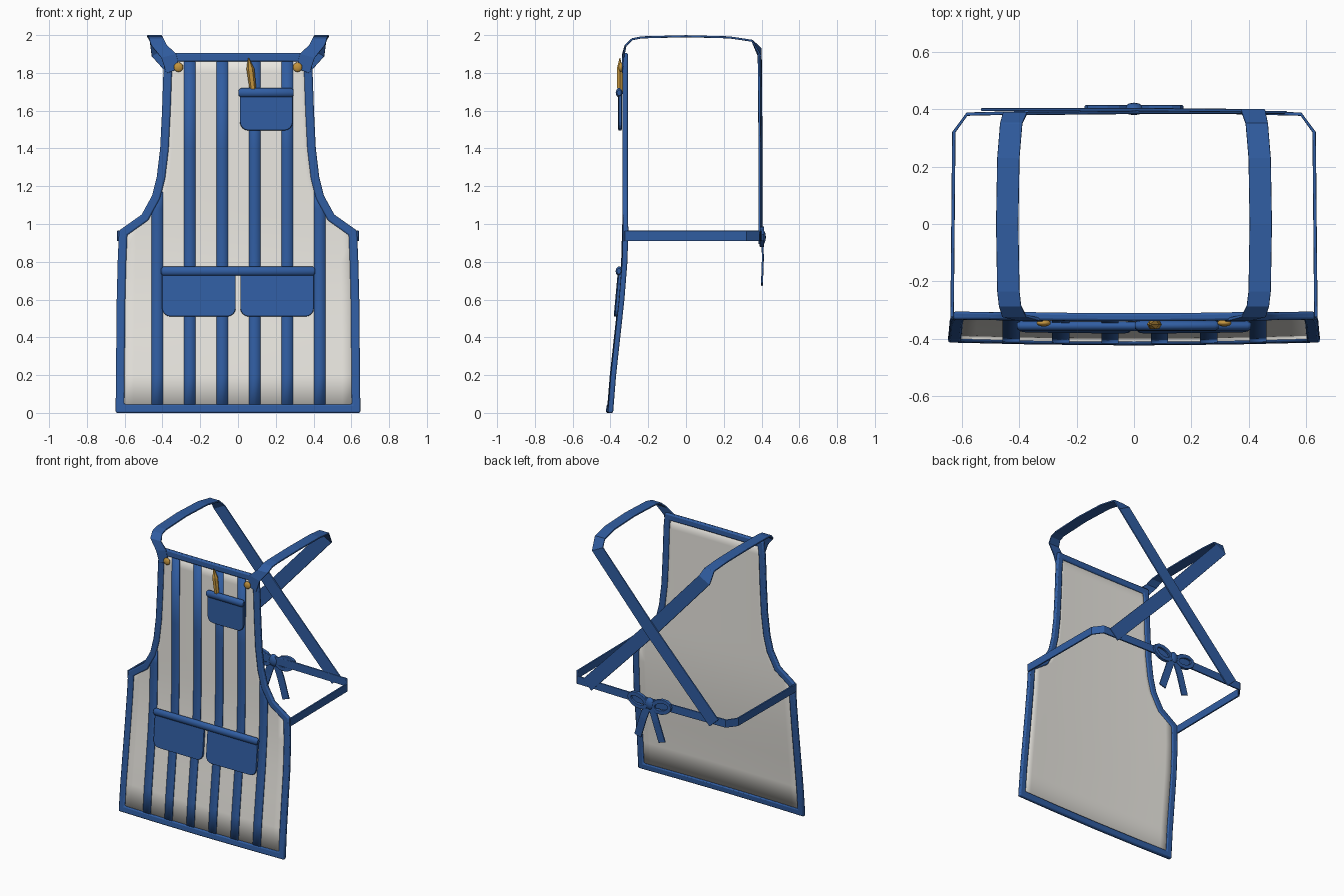
import bpy, bmesh, math
from mathutils import Vector as V

if "Cube" in bpy.data.objects:
    bpy.data.objects.remove(bpy.data.objects["Cube"])


def material(name, rgb):
    m = bpy.data.materials.new(name)
    m.diffuse_color = (*rgb, 1)
    m.use_nodes = True
    m.node_tree.nodes["Principled BSDF"].inputs["Base Color"].default_value = m.diffuse_color
    return m


BLUE = material("blue_cloth", (0.03, 0.11, 0.36))
CREAM = material("cream_cloth", (0.83, 0.81, 0.76))
GOLD = material("gold", (0.55, 0.3, 0.05))


def lerp(table, z):
    for (a, p), (b, q) in zip(table, table[1:]):
        if z <= b:
            return p + (q - p) * (z - a) / (b - a)
    return table[-1][1]


# Half width of the apron and its drape, both by height
WIDTH = [(0, .648), (.2, .646), (.4, .644), (.6, .642), (.8, .637), (.965, .63), (1.05, .51), (1.15, .455),
         (1.25, .43), (1.4, .412), (1.6, .402), (1.8, .395), (1.905, .385)]
DRAPE = [(0, -.4), (.2, -.384), (.4, -.362), (.6, -.34), (.8, -.324), (1, -.318), (1.905, -.315)]


def cloth(x, z, off=0):
    return V((x, lerp(DRAPE, z) - .01 * max(0, 1 - (x / .6) ** 2) - off, z))


def make(name, verts, faces, mat, bevel=0, smooth=None):
    me = bpy.data.meshes.new(name)
    me.from_pydata([tuple(v) for v in verts], [], faces)
    bm = bmesh.new()
    bm.from_mesh(me)
    bmesh.ops.recalc_face_normals(bm, faces=bm.faces)
    bm.to_mesh(me)
    bm.free()
    me.materials.append(mat)
    ob = bpy.data.objects.new(name, me)
    bpy.context.collection.objects.link(ob)
    if bevel:
        b = ob.modifiers.new("soft_edge", 'BEVEL')
        b.width, b.segments, b.limit_method = bevel, 2, 'ANGLE'
        b.angle_limit = math.radians(50)
    if smooth:
        bpy.ops.object.select_all(action='DESELECT')
        ob.select_set(True)
        bpy.context.view_layer.objects.active = ob
        bpy.ops.object.shade_smooth_by_angle(angle=math.radians(smooth))
    return ob


def loft(name, rings, mat, closed=False, bevel=0, smooth=None):
    n, k = len(rings[0]), len(rings)
    faces = [(i * n + j, i * n + (j + 1) % n, (i + 1) % k * n + (j + 1) % n, (i + 1) % k * n + j)
             for i in range(k if closed else k - 1) for j in range(n)]
    if not closed:
        faces += [tuple(range(n)), tuple(range((k - 1) * n, k * n))]
    return make(name, [v for r in rings for v in r], faces, mat, bevel, smooth)


def ribbon(name, pts, wide, thick, closed=False):
    # wide: one half-width vector, or one per point
    pts = [V(p) for p in pts]
    k, rings = len(pts), []
    for i, p in enumerate(pts):
        a, b = (pts[i - 1], pts[(i + 1) % k]) if closed else (pts[max(i - 1, 0)], pts[min(i + 1, k - 1)])
        w = V(wide[i]) if isinstance(wide, list) else V(wide)
        n = (b - a).cross(w).normalized() * thick / 2
        rings.append([p + w + n, p - w + n, p - w - n, p + w - n])
    return loft(name, rings, BLUE, closed, .003)


def grid(name, rows, mat, thick):
    n = len(rows[0])
    faces = [(i * n + j, i * n + j + 1, (i + 1) * n + j + 1, (i + 1) * n + j)
             for i in range(len(rows) - 1) for j in range(n - 1)]
    ob = make(name, [v for r in rows for v in r], faces, mat, smooth=30)
    s = ob.modifiers.new("thickness", 'SOLIDIFY')
    s.thickness, s.offset = thick, 0
    return ob


def plate(name, outline, off, thick, bevel):
    return loft(name, [[cloth(x, z, off + d) for x, z in outline] for d in (0, thick)], BLUE, bevel=bevel)


# Cloth panel
grid("apron_panel", [[cloth((w - .015) * j / 8, min(max(z, .01), 1.895)) for j in range(-8, 9)]
                     for z, w in WIDTH], CREAM, .008)

# Vertical stripes
for i in range(6):
    x0 = -.4575 + .172 * i
    outer = i in (0, 5)
    rows = []
    for z in [.02, .2, .4, .6, .8, 1, 1.08, 1.17] + ([] if outer else [1.4, 1.88]):
        lim = max(lerp(WIDTH, z) - .025, .401)
        rows.append([cloth(max(-lim, min(lim, x)), z, .007) for x in (x0, x0 + .03, x0 + .06)])
    grid("stripe", rows, BLUE, .005)

# Edge binding all round, mitred inward
right = [(w, z) for z, w in WIDTH]
outline = ([(-.35, 0), (0, 0), (.35, 0)] + right + [(.2, 1.905), (0, 1.905), (-.2, 1.905)]
           + [(-x, z) for x, z in reversed(right)])
rings = []
for i, (x, z) in enumerate(outline):
    p, a, b = V((x, z)), V(outline[i - 1]), V(outline[(i + 1) % len(outline)])
    d, e = (p - a).normalized(), (b - p).normalized()
    n1, n2 = V((-d.y, d.x)), V((-e.y, e.x))
    q = p + (n1 + n2) / (1 + n1.dot(n2)) * .045
    rings.append([cloth(x, z, .014), cloth(q.x, q.y, .014), cloth(q.x, q.y, -.014), cloth(x, z, -.014)])
loft("edge_binding", rings, BLUE, True, .008, 35)


# Pockets with rounded lower corners
def pocket(name, x0, x1, z0, z1, off, r=.045):
    arc = [(math.cos(t * math.pi / 8), math.sin(t * math.pi / 8)) for t in range(5)]
    pts = [(x0, z1)] + [(x0 + r - r * c, z0 + r - r * s) for c, s in arc]
    pts += [(x1 - r + r * c, z0 + r - r * s) for c, s in reversed(arc)] + [(x1, z1)]
    plate(name, pts, off, .018, .006)


# Padded straight rim bars
def rim(name, x0, x1, yc, zc):
    rr = []
    for x, s in ((x0, .6), (x0 + .012, 1), (x1 - .012, 1), (x1, .6)):
        rr.append([V((x, yc + .018 * s * math.cos(a * math.pi / 5), zc + .025 * s * math.sin(a * math.pi / 5)))
                   for a in range(10)])
    loft(name, rr, BLUE, smooth=40)


pocket("chest_pocket", .01, .29, 1.495, 1.7, .015)
rim("chest_pocket_rim", .003, .295, -.354, 1.695)
pocket("left_pocket", -.402, -.012, .51, .75, .005)
pocket("right_pocket", .012, .402, .51, .75, .005)
rim("lower_pocket_rim", -.408, .408, -.355, .75)

# Pencil in the chest pocket
loft("pencil", [[V((x + r * math.cos(a * math.pi / 3), -.35 + r * .9 * math.sin(a * math.pi / 3), z))
                 for a in range(6)]
                for x, z, r in ((.082, 1.69, .017), (.066, 1.82, .021), (.056, 1.878, .003))], GOLD)

for s in (1, -1):
    # Button
    bpy.ops.mesh.primitive_uv_sphere_add(segments=16, ring_count=8, radius=.025,
                                         location=(s * .315, -.345, 1.83))
    ob = bpy.context.object
    ob.name = "button"
    ob.scale.y = .5
    ob.data.materials.append(GOLD)
    bpy.ops.object.shade_smooth()

    # Shoulder strap crossing to the opposite side of the back
    yb = .394 + s * .005
    path = [(.345, -.334, 1.81), (.366, -.333, 1.89), (.418, -.32, 1.945), (.432, -.285, 1.978),
            (.438, -.235, 1.988), (.442, 0, 1.994), (.438, .23, 1.988), (.428, .35, 1.97),
            (.415, yb - .004, 1.91), (0, yb, 1.45), (-.5, yb, .925)]
    wide = [(.034, 0, -.012), (.04, 0, -.01), (.042, 0, 0)] + [(.039, 0, 0)] * 5
    wide += [(.042, 0, -.022), (.034, 0, -.032), (.034, 0, -.032)]
    ribbon("shoulder_strap", [(s * x, y, z) for x, y, z in path],
           [(s * x, y, z) for x, y, z in wide], .011)

    # Waist tie
    ribbon("waist_tie", [(s * x, y, .937) for x, y in
                         ((.634, -.325), (.628, .32), (.582, .383), (.3, .39), (0, .396))],
           (0, 0, .028), .012)

    # Bow loop and tail
    loop, wl = [], []
    for i in range(12):
        a = i * math.pi / 6
        c, n = math.cos(a), math.sin(a)
        loop.append((s * (.092 + .066 * c), .402, .932 + .012 * c + .04 * n))
        wl.append((s * .014 * c, 0, .014 * n))
    ribbon("bow_loop", loop, wl, .024, True)
    ribbon("bow_tail", [(s * .01, .404, .93), (s * .05, .407, .82), (s * .095, .402, .68)],
           (.026, 0, s * .008), .01)

# Bow knot
bpy.ops.mesh.primitive_uv_sphere_add(segments=12, ring_count=8, radius=1, location=(0, .401, .93))
ob = bpy.context.object
ob.name = "bow_knot"
ob.scale = (.035, .022, .042)
ob.data.materials.append(BLUE)
bpy.ops.object.shade_smooth()
